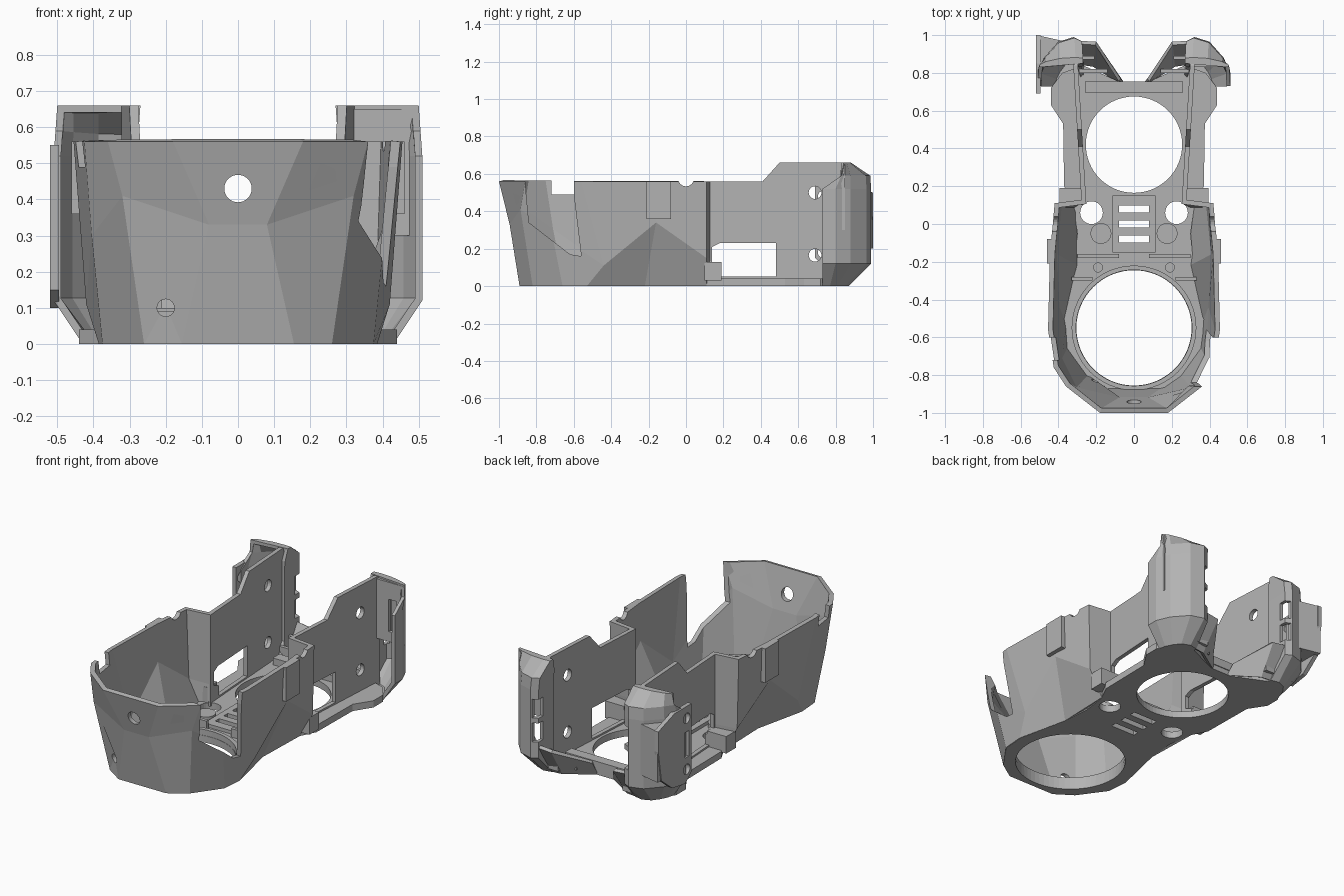
import bpy
import bmesh
import math

old = bpy.data.objects.get("Cube")
if old:
    bpy.data.objects.remove(old)

grey = bpy.data.materials.new("matte grey")
grey.use_nodes = True
grey.diffuse_color = (0.45, 0.45, 0.45, 1)
grey.node_tree.nodes["Principled BSDF"].inputs["Base Color"].default_value = (0.45, 0.45, 0.45, 1)


def finish(name, bm, fix=False):
    if fix:
        bmesh.ops.recalc_face_normals(bm, faces=bm.faces)
    mesh = bpy.data.meshes.new(name)
    bm.to_mesh(mesh)
    bm.free()
    mesh.materials.append(grey)
    ob = bpy.data.objects.new(name, mesh)
    bpy.context.collection.objects.link(ob)
    return ob


def place(axis, p, q, d):
    return {"x": (d, p, q), "y": (p, d, q), "z": (p, q, d)}[axis]


def prism(name, pts, axis, lo, hi, shear=None):
    """Extrude a flat outline along an axis; shear shifts it along x by y."""
    bm = bmesh.new()
    rings = []
    for d in (lo, hi):
        cos = [place(axis, p, q, d) for p, q in pts]
        if shear:
            cos = [(x + shear(y), y, z) for x, y, z in cos]
        rings.append([bm.verts.new(c) for c in cos])
    a, b = rings
    bm.faces.new(a)
    bm.faces.new(b)
    for i in range(len(a)):
        j = (i + 1) % len(a)
        bm.faces.new((a[i], a[j], b[j], b[i]))
    return finish(name, bm, True)


def box(name, x, y, z):
    return prism(name, [(x[0], y[0]), (x[1], y[0]), (x[1], y[1]), (x[0], y[1])], "z", *z)


def disc(name, p, q, r, axis, lo, hi, n=48):
    pts = [(p + r * math.cos(math.tau * i / n), q + r * math.sin(math.tau * i / n)) for i in range(n)]
    return prism(name, pts, axis, lo, hi)


def apply(ob, mod):
    with bpy.context.temp_override(object=ob, active_object=ob, selected_objects=[ob]):
        bpy.ops.object.modifier_apply(modifier=mod.name)


def cut(ob, *cutters):
    for c in cutters:
        mod = ob.modifiers.new("cut", "BOOLEAN")
        mod.operation, mod.solver, mod.object = "DIFFERENCE", "EXACT", c
        apply(ob, mod)
        bpy.data.objects.remove(c)


def shell(name, levels, thick, top=False, bottom=False):
    """Skin between matching open paths, thickened inward."""
    bm = bmesh.new()
    rows = [[bm.verts.new(c) for c in row] for row in levels]
    for a, b in zip(rows, rows[1:]):
        for i in range(len(a) - 1):
            bm.faces.new((a[i], a[i + 1], b[i + 1], b[i]))
    if top:
        bm.faces.new(rows[-1])
    if bottom:
        bm.faces.new(rows[0][::-1])
    ob = finish(name, bm)
    mod = ob.modifiers.new("wall", "SOLIDIFY")
    mod.thickness, mod.offset, mod.use_even_offset = thick, -1, True
    apply(ob, mod)
    return ob


def flip(pts):
    return [(-p[0], *p[1:]) for p in reversed(pts)]


# Floor plate with its openings
half = [(.155, -.89), (.26, -.82), (.37, -.66), (.38, -.53), (.315, -.22), (.30, -.05), (.32, .10),
        (.37, .20), (.375, .53), (.44, .63), (.44, .72), (.38, .80), (.27, .84), (.07, .75)]
floor = prism("floor_plate", flip(half) + half, "z", 0, .04)
cut(floor,
    disc("cutter", 0, -.55, .305, "z", -1, 1, 64),
    disc("cutter", 0, .42, .255, "z", -1, 1, 64))
for s in (-1, 1):
    cut(floor, disc("cutter", s * .225, .06, .06, "z", -1, 1, 32),
        disc("cutter", s * .19, -.23, .024, "z", .02, 1, 20))

# Centre pad with plain vent slots
pad = box("centre_pad", (-.115, .115), (-.15, .15), (.03, .06))
for y in (-.08, 0, .08):
    for ob in (floor, pad):
        cut(ob, box("cutter", (-.08, .08), (y - .018, y + .018), (-1, 1)))

# Raised collar around the front opening, and the rear crossbar
collar = disc("front_collar", 0, -.55, .33, "z", .03, .075, 64)
cut(collar, disc("cutter", 0, -.55, .307, "z", -1, 1, 64))
box("rear_crossbar", (-.26, .26), (.695, .755), (.03, .08))

# Faceted front bowl: columns of bottom, middle and top points
columns = [((.155, -.89, 0), (.08, -.943, .33), (.18, -1.0, .56)),
           ((.26, -.82, 0), (.32, -.885, .41), (.36, -.86, .56)),
           ((.375, -.66, 0), (.405, -.72, .30), (.425, -.76, .56)),
           ((.385, -.53, 0), (.42, -.44, .11), (.455, -.56, .56)),
           ((.315, -.22, 0), (.435, -.16, .34), (.445, -.16, .56)),
           ((.325, .11, 0), (.41, .11, .15), (.42, .11, .56)),
           ((.27, .13, 0), (.265, .13, .15), (.265, .13, .56))]
levels = []
for k in range(3):
    right = [c[k] for c in columns]
    levels.append(flip(right) + right)
bowl = shell("front_bowl", levels, .026)
side_gap = [(-.87, .7), (-.855, .5), (-.84, .34), (-.62, .17), (-.56, .16), (-.6, .49), (-.6, .7)]
cut(bowl,
    prism("cutter", side_gap, "x", .2, .8),
    box("cutter", (-.8, -.25), (-.72, -.6), (.49, .8)),
    disc("cutter", 0, .43, .038, "y", -1.2, -.8, 32),
    disc("cutter", -.2, .1, .024, "y", -1.2, -.7, 24),
    disc("cutter", 0, .575, .042, "x", -.6, .6, 24))

# Rear side walls, pods and their small fittings
wall_outline = [(.105, .02), (.86, .02), (.86, .65), (.84, .66), (.50, .66), (.41, .56), (.105, .56)]
window = [(.19, .05), (.48, .05), (.48, .23), (.18, .23), (.14, .21), (.14, .13), (.19, .11)]
pod_foot = [(.43, .73), (.42, .77), (.40, .81), (.37, .85), (.32, .87), (.27, .86), (.26, .77)]
pod_plan = [(.51, .73), (.51, .80), (.475, .88), (.40, .965), (.32, .99), (.28, .97), (.28, .83)]

for s, side in ((1, "left"), (-1, "right")):
    def mir(pts):
        return pts if s > 0 else flip(pts)

    wall = prism(side + "_rear_wall", wall_outline, "x", s * .258, s * .283,
                 lambda y: s * .06 * (y - .2))
    cut(wall, prism("cutter", window, "x", -.6, .6),
        disc("cutter", .69, .5, .034, "x", -.6, .6, 24),
        disc("cutter", .69, .165, .034, "x", -.6, .6, 24))
    box(side + "_wall_foot", sorted((s * .27, s * .395)), (.10, .19), (.03, .13))

    pod = shell(side + "_rear_pod", [
        mir([(x, y, 0) for x, y in pod_foot]),
        mir([(x, y, .12) for x, y in pod_plan]),
        mir([(x, y, .52) for x, y in pod_plan]),
        mir([(x - .005, .83 + max(0, y - .83) * .97, .59) for x, y in pod_plan]),
        mir([(x - .01, .83 + (y - .73) * .2, .66) for x, y in pod_plan]),
    ], .02, top=True, bottom=True)
    for z in (.27, .41):
        cut(pod, box("cutter", sorted((s * .272, s * .312)), (.93, 1.05), (z - .055, z + .055)))

    # Sloped gusset between pod and crossbar, with ribs
    shell(side + "_gusset", [
        mir([(.29, .86, 0), (.21, .85, 0), (.05, .745, 0)]),
        mir([(.29, .97, .18), (.20, .965, .17), (.07, .77, .07)]),
    ], .02)
    for y, h in ((.80, .10), (.87, .14)):
        box(side + "_gusset_rib", sorted((s * (y - .66), s * .29)), (y, y + .02), (.03, h))

    # Outer block on the bowl wall, floor bosses and ridges
    box(side + "_wall_block", sorted((s * .425, s * .46)), (-.21, -.08), (.36, .56))
    disc(side + "_floor_boss", s * .175, -.05, .055, "z", .03, .065, 32)
    box(side + "_floor_ridge", sorted((s * .08, s * .3)), (-.18, -.16), (.03, .09))
    box(side + "_floor_rail", sorted((s * .22, s * .33)), (-.30, -.28), (.03, .08))

# Slotted front panel that closes the left pod
panel = box("left_pod_panel", (.30, .495), (.83, .85), (.30, .65))
cut(panel, box("cutter", (.40, .45), (.7, 1), (.36, .55)))

# Bracket plate on the outside of the right pod
plate_outline = [(.69, .15), (.75, .10), (.87, .12), (.97, .2), (1.0, .38), (1.0, .5),
                 (.85, .55), (.69, .55)]
plate = prism("right_bracket_plate", plate_outline, "x", -.52, -.495)
cut(plate, disc("cutter", .735, .48, .03, "x", -1, 0, 24),
    disc("cutter", .735, .18, .03, "x", -1, 0, 24),
    box("cutter", (-1, 0), (.715, .75), (.25, .40)))
prism("right_bracket_web", [(-.515, 1.0), (-.515, .86), (-.47, .86), (-.38, .97)], "z", .2, .5)
